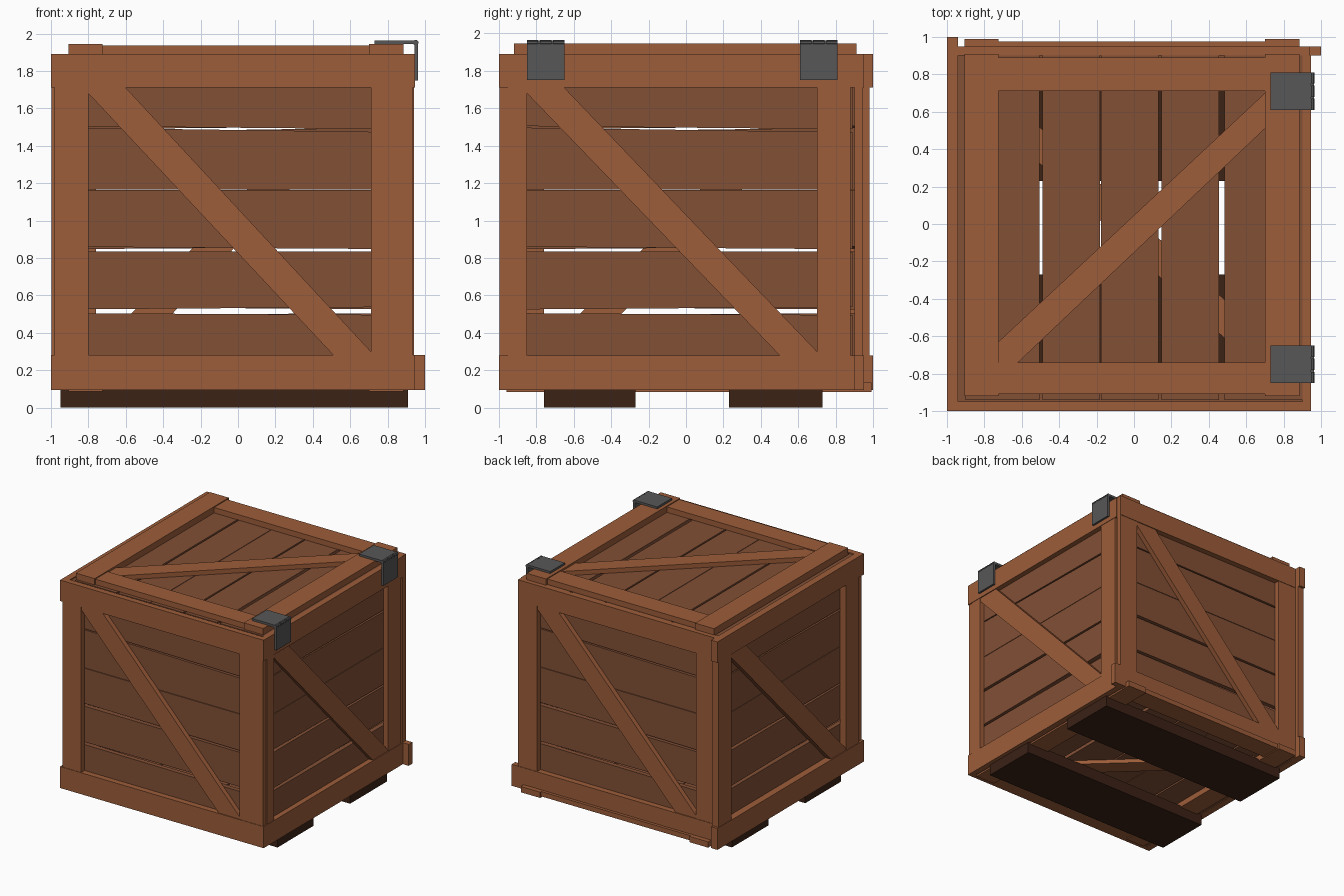
import bpy, bmesh, math
from mathutils import Vector, Matrix

if "Cube" in bpy.data.objects:
    bpy.data.objects.remove(bpy.data.objects["Cube"])


def material(name, rgb):
    m = bpy.data.materials.new(name)
    m.diffuse_color = (*rgb, 1)
    m.use_nodes = True
    m.node_tree.nodes["Principled BSDF"].inputs["Base Color"].default_value = m.diffuse_color
    return m


FRAME = material("frame_wood", (0.34, 0.11, 0.042))
PLANK = material("plank_wood", (0.225, 0.08, 0.036))
SKID = material("dark_wood", (0.045, 0.016, 0.008))
METAL = material("metal", (0.095, 0.095, 0.095))


def finish(name, bm, mat):
    bmesh.ops.recalc_face_normals(bm, faces=bm.faces)
    me = bpy.data.meshes.new(name)
    bm.to_mesh(me)
    bm.free()
    me.materials.append(mat)
    ob = bpy.data.objects.new(name, me)
    bpy.context.collection.objects.link(ob)
    return ob


def board(name, place, outline, w0, w1, mat):
    """Extrude a 2D outline (u, v) from depth w0 to w1, placed by a mapping."""
    bm = bmesh.new()
    a = [bm.verts.new(place(u, v, w0)) for u, v in outline]
    b = [bm.verts.new(place(u, v, w1)) for u, v in outline]
    n = len(outline)
    bm.faces.new(a)
    bm.faces.new(b[::-1])
    for i in range(n):
        bm.faces.new((a[i], a[(i + 1) % n], b[(i + 1) % n], b[i]))
    return finish(name, bm, mat)


def rect(u0, u1, v0, v1):
    return [(u0, v0), (u1, v0), (u1, v1), (u0, v1)]


def plain(x, y, z):
    return Vector((x, y, z))


# Wall plank seams: lower edge left/right, upper edge left/right
SEAMS = [(0.505, 0.495, 0.525, 0.538), (0.835, 0.833, 0.86, 0.847),
         (1.163, 1.163, 1.167, 1.167), (1.497, 1.472, 1.505, 1.488)]


def wall(name, place, bottom, top, posts, planks, depth):
    w_in, w_mid, w_out = depth
    # horizontal rails
    board(name + "_bottom_rail", place, rect(*bottom, 0.095, 0.28), w_mid, w_out, FRAME)
    board(name + "_top_rail", place, rect(*top, 1.71, 1.89), w_mid, w_out, FRAME)
    # upright posts
    for i, (a, b) in enumerate(posts):
        board(f"{name}_post_{i}", place, rect(a, b, 0.28, 1.71), w_mid, w_out - 0.004, FRAME)
    # diagonal brace
    l, r = posts[0][1], posts[1][0]
    brace = [(l, 1.71), (l, 1.68), (r - 0.2, 0.28), (r, 0.28), (r, 0.3), (l + 0.2, 1.71)]
    board(name + "_brace", place, brace, w_mid, w_out - 0.008, FRAME)
    # boards behind the frame
    lo = (0.1, 0.1)
    for i, s in enumerate(SEAMS + [(1.88, 1.88, 0, 0)]):
        a, b = planks
        pts = [(a, lo[0]), (b, lo[1]), (b, s[1]), (a, s[0])]
        board(f"{name}_plank_{i}", place, pts, w_in, w_mid, PLANK)
        lo = s[2:]


wall("front", lambda u, v, w: Vector((u, -w, v)), (-1, 0.945), (-1, 0.945),
     [(-0.98, -0.8), (0.71, 0.935)], (-0.96, 0.9), (0.91, 0.95, 1.0))
wall("right", lambda u, v, w: Vector((w, u, v)), (-0.95, 0.9), (-0.95, 0.9),
     [(-0.95, -0.85), (0.7, 0.88)], (-0.91, 0.89), (0.86, 0.9, 0.945))
wall("back", lambda u, v, w: Vector((-u, w, v)), (-1, 0.94), (-0.94, 0.94),
     [(-0.94, -0.76), (0.76, 0.94)], (-0.86, 0.9), (0.86, 0.9, 0.95))
wall("left", lambda u, v, w: Vector((-w, -u, v)), (-1, 0.95), (-1, 0.95),
     [(-0.98, -0.8), (0.76, 0.94)], (-0.94, 0.91), (0.9, 0.94, 1.0))


def deck(name, post_y, rails, z, brace, plank_y):
    z_in, z_mid, z_out = z
    step = 0.008 if z_out > z_mid else -0.008
    # long side battens
    for i, (a, b) in enumerate([(-0.905, -0.725), (0.7, 0.885)]):
        board(f"{name}_batten_{i}", plain, rect(a, b, *post_y), z_mid, z_out, FRAME)
    # cross battens
    for i, (a, b) in enumerate(rails):
        board(f"{name}_cross_batten_{i}", plain, rect(-0.725, 0.7, a, b),
              z_mid, z_out - step, FRAME)
    board(name + "_brace", plain, brace, z_mid, z_out - 2 * step, FRAME)
    # boards running front to back
    edges = [-0.9, -0.506, -0.49, -0.182, -0.177, 0.132, 0.146, 0.455, 0.485, 0.9]
    for i in range(0, 10, 2):
        board(f"{name}_plank_{i // 2}", plain, rect(edges[i], edges[i + 1], *plank_y),
              z_in, z_mid, PLANK)


brace = [(-0.725, -0.63), (-0.725, -0.74), (-0.62, -0.74), (0.7, 0.51), (0.7, 0.7)]
deck("lid", (-0.92, 0.91), [(-0.91, -0.74), (0.71, 0.89)], (1.85, 1.89, 1.945),
     brace, (-0.94, 0.9))
deck("floor", (-0.96, 0.99), [(-0.95, -0.77), (0.795, 0.975)], (0.175, 0.135, 0.085),
     [(-x, y) for x, y in brace], (-0.9, 0.89))

# dark runners under the crate
for name, y0, y1 in (("front_skid", -0.76, -0.27), ("back_skid", 0.23, 0.73)):
    board(name, plain, rect(-0.95, 0.91, y0, y1), 0, 0.1, SKID)

# metal hinges on the right edge
for name, y in (("front_hinge", -0.75), ("back_hinge", 0.71)):
    board(name + "_top_leaf", plain, rect(0.73, 0.945, y - 0.1, y + 0.1), 1.943, 1.963, METAL)
    board(name + "_side_leaf", plain, rect(0.944, 0.963, y - 0.1, y + 0.1), 1.75, 1.95, METAL)
    for i in range(3):
        bm = bmesh.new()
        bmesh.ops.create_cone(
            bm, cap_ends=True, segments=10, radius1=0.015, radius2=0.015, depth=0.06,
            matrix=Matrix.Translation((0.95, y + (i - 1) * 0.07, 1.951))
            @ Matrix.Rotation(math.pi / 2, 4, 'X'))
        finish(f"{name}_knuckle_{i}", bm, METAL)
